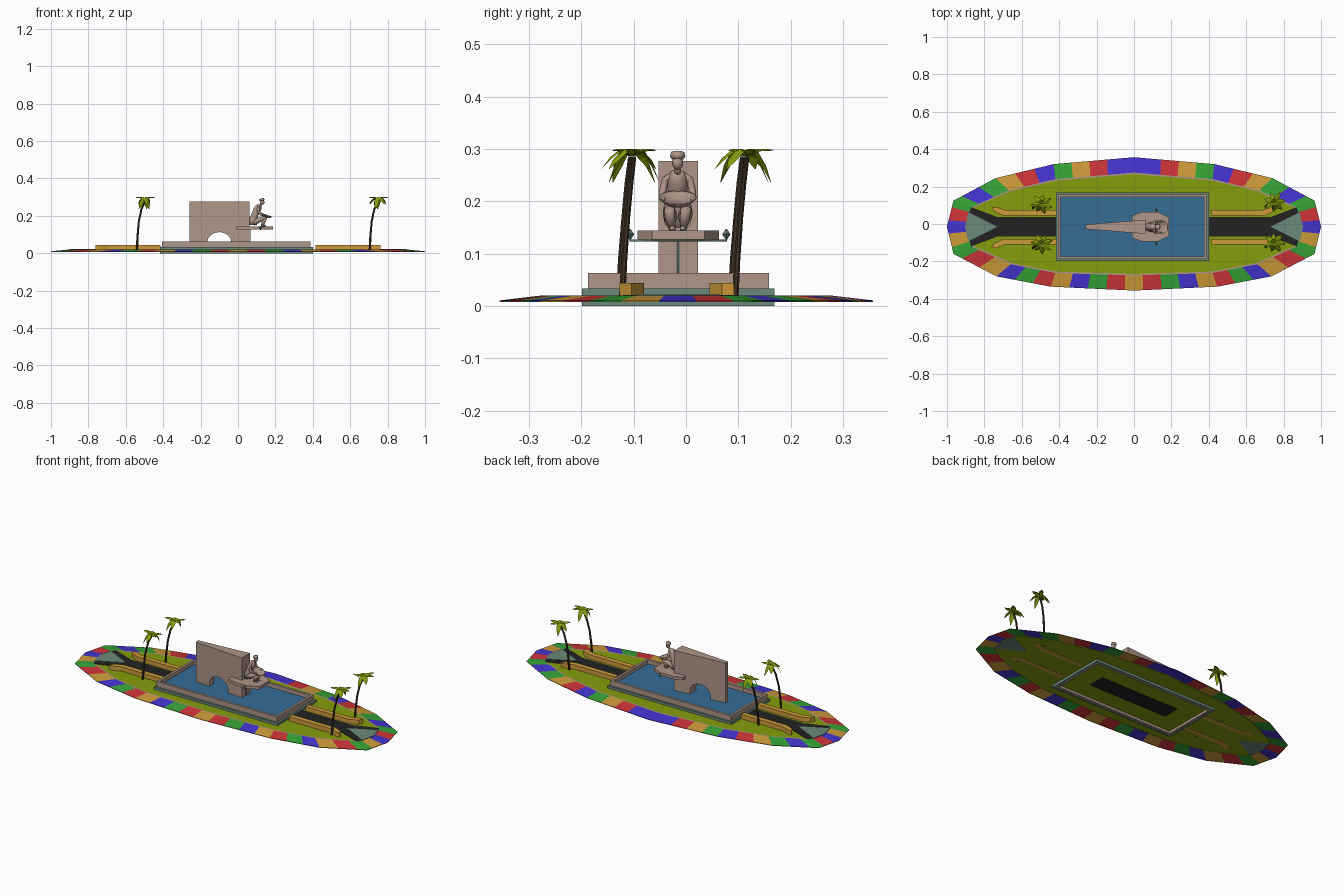
import bpy, math
from mathutils import Vector, Matrix

if "Cube" in bpy.data.objects:
    bpy.data.objects.remove(bpy.data.objects["Cube"])

def srgb(r, g, b):
    f = lambda c: c / 255 / 12.92 if c < 11 else ((c / 255 + 0.055) / 1.055) ** 2.4
    return (f(r), f(g), f(b), 1)

MAT = {}
for n, c in {"orange": (206, 155, 58), "red": (206, 52, 56), "green": (54, 164, 54), "blue": (68, 52, 208),
             "grass": (134, 157, 12), "stone": (175, 150, 136), "slate_green": (108, 136, 122),
             "water": (54, 108, 150), "asphalt": (34, 34, 34), "bark": (66, 52, 36)}.items():
    MAT[n] = bpy.data.materials.new(n)
    MAT[n].diffuse_color = srgb(*c)

YC = -0.015  # the layout is centred slightly towards the front

def mk(name, verts, faces, mats, idx=None, smooth=False):
    me = bpy.data.meshes.new(name)
    me.from_pydata([tuple(v) for v in verts], [], faces)
    for m in ([mats] if isinstance(mats, str) else mats):
        me.materials.append(MAT[m])
    for i, p in enumerate(me.polygons):
        p.use_smooth = smooth
        if idx:
            p.material_index = idx[i]
    ob = bpy.data.objects.new(name, me)
    bpy.context.collection.objects.link(ob)
    return ob

def prism(name, pts, z0, z1, mat):
    area = sum(a[0] * b[1] - b[0] * a[1] for a, b in zip(pts, pts[1:] + pts[:1]))
    if area < 0:
        pts = pts[::-1]
    n = len(pts)
    v = [(x, y, z0) for x, y in pts] + [(x, y, z1) for x, y in pts]
    f = [tuple(range(n))[::-1], tuple(range(n, 2 * n))]
    f += [(i, (i + 1) % n, (i + 1) % n + n, i + n) for i in range(n)]
    return mk(name, v, f, mat)

def rect(x0, x1, y0, y1):
    return [(x0, y0), (x1, y0), (x1, y1), (x0, y1)]

def frame(name, x0, x1, y0, y1, t, z0, z1, mat):
    o, i = rect(x0, x1, y0, y1), rect(x0 + t, x1 - t, y0 + t, y1 - t)
    v = [(*p, z) for z in (z0, z1) for p in o + i]
    f = []
    for a in range(4):
        b = (a + 1) % 4
        f += [(a, b, b + 8, a + 8), (b + 4, a + 4, a + 12, b + 12),
              (a + 8, b + 8, b + 12, a + 12), (b, a, a + 4, b + 4)]
    return mk(name, v, f, mat)

def tube(name, pts, radii, mat, n=8, axis=None, smooth=True):
    pts = [Vector(p) for p in pts]
    v, f, k = [], [], len(pts)
    for i, p in enumerate(pts):
        t = Vector(axis) if axis else pts[min(i + 1, k - 1)] - pts[max(i - 1, 0)]
        t.normalize()
        u = t.cross(Vector((0, 1, 0)) if abs(t.y) < 0.9 else Vector((1, 0, 0))).normalized()
        w = t.cross(u)
        for j in range(n):
            a = 2 * math.pi * j / n
            v.append(p + radii[i] * (math.cos(a) * u + math.sin(a) * w))
    for i in range(k - 1):
        f += [(i * n + j, i * n + (j + 1) % n, (i + 1) * n + (j + 1) % n, (i + 1) * n + j) for j in range(n)]
    f += [tuple(range(n))[::-1], tuple(range((k - 1) * n, k * n))]
    return mk(name, v, f, mat, smooth=smooth)

def blob(name, c, s, tilt=0):
    bpy.ops.mesh.primitive_uv_sphere_add(segments=16, ring_count=10, radius=1)
    ob = bpy.context.object
    ob.name = name
    ob.data.transform(Matrix.Translation(c) @ Matrix.Rotation(tilt, 4, 'Y') @ Matrix.Diagonal((*s, 1)))
    ob.data.materials.append(MAT["stone"])
    for p in ob.data.polygons:
        p.use_smooth = True

# Coloured kerb blocks: half a ring from front centre to back centre, mirrored
outer = [(0, -.356), (.445, -.335), (.735, -.28), (.965, -.16), (1.0, -.015),
         (.965, .125), (.74, .245), (.43, .32), (0, .357)]
inner = [(0, -.275), (.42, -.262), (.66, -.215), (.87, -.12), (.905, -.015),
         (.87, .09), (.67, .18), (.42, .24), (0, .275)]
split = [9, 6, 5, 4, 4, 5, 6, 9]
order = "ORGBORGBORGOBRGBGORBGORBB"
for side in (1, -1):
    v, f, idx = [], [], []
    for e, n in enumerate(split):
        for s in range(n + (e == 7)):
            o = Vector(outer[e]).lerp(Vector(outer[e + 1]), s / n)
            i = Vector(inner[e]).lerp(Vector(inner[e + 1]), s / n)
            v += [(side * o.x, o.y, .0075), (side * o.x, o.y, .0105), (side * i.x, i.y, .020)]
    for k in range(sum(split)):
        for r in (0, 1):
            a = 3 * k + r
            q = (a, a + 3, a + 4, a + 1)
            f.append(q if side > 0 else q[::-1])
            idx.append("ORGB".index(order[(k + 1) // 2]))
    mk("border_blocks", v, f, ["orange", "red", "green", "blue"], idx)

# Stone edging and lawn
full = inner + [(-x, y) for x, y in inner[-2:0:-1]]
m = len(full)
lawn = [(x * .99, YC + (y - YC) * .97) for x, y in full]
mk("edging", [(*p, .020) for p in full] + [(*p, .020) for p in lawn],
   [(i, (i + 1) % m, (i + 1) % m + m, i + m) for i in range(m)], "stone")
prism("lawn", full, .0150, .0180, "grass")

# Roads, end triangles and long planters on both sides
for s in (1, -1):
    P = lambda pts: [(s * x, YC + y) for x, y in pts]
    prism("road", P([(.4, -.052), (.73, -.052), (.87, -.105), (.903, 0), (.87, .105), (.73, .052), (.4, .052)]),
          .0175, .0205, "asphalt")
    prism("end_island", P([(.73, 0), (.885, -.078), (.904, 0), (.885, .078)]), .0140, .0225, "slate_green")
    for d in (1, -1):
        sh = -.005 if d < 0 else 0
        prism("planter", P([(x, y * d + sh) for x, y in [(.415, .06), (.70, .06), (.75, .084), (.762, .107),
                            (.735, .107), (.69, .09), (.415, .09)]]), .0140, .044, "orange")

# Pool: lower step, upper rim, water
frame("pool_step", -.417, .40, -.199, .169, .012, 0, .033, "slate_green")
frame("pool_rim", -.407, .388, -.187, .159, .014, .001, .063, "stone")
prism("water", rect(-.395, .376, -.176, .148), .030, .040, "water")
prism("under_slab", rect(-.27, .25, YC - .05, YC + .05), .011, .016, "asphalt")

# Wedge-shaped wall with an arched opening
prof = [(-.26, .025), (-.165, .025), (-.165, .055)]
prof += [(-.10 - .065 * math.cos(a), .055 + .058 * math.sin(a))
         for a in [math.pi * i / 12 for i in range(1, 12)]]
prof += [(-.035, .055), (-.035, .025), (.062, .025), (.062, .277), (-.26, .277)]
n = len(prof)
half = lambda x: .012 + (x + .26) / .322 * .026
v = [(x, YC - half(x), z) for x, z in prof] + [(x, YC + half(x), z) for x, z in prof]
f = [tuple(range(n)), tuple(range(n, 2 * n))[::-1]]
f += [((i + 1) % n, i, i + n, (i + 1) % n + n) for i in range(n)]
mk("arch_wall", v, f, "stone")

# Tray under the figure, with pipes and spouts
prism("tray", [(x, YC + y) for x, y in [(-.01, -.06), (.04, -.078), (.13, -.078), (.187, -.05),
                                        (.187, .05), (.13, .078), (.04, .078), (-.01, .06)]], .127, .144, "stone")
tube("feed_pipe", [(.066, YC, .03), (.066, YC, .127)], [.002] * 2, "slate_green", 6)
tube("cross_pipe", [(.12, YC - .093, .125), (.12, YC + .093, .125)], [.002] * 2, "slate_green", 6)
for d in (1, -1):
    y = YC + d * .092
    tube("spout", [(.12, y, .126), (.12, y, .137), (.12, y, .147)], [.001, .008, .001], "slate_green", 4, smooth=False)

# Seated figure holding a bowl
S = YC - .001
tube("torso", [(.080, S, .150), (.080, S, .175), (.090, S, .205), (.102, S, .232), (.113, S, .250), (.120, S, .256)],
     [.020, .023, .018, .020, .017, .008], "stone", 14)
tube("neck", [(.118, S, .250), (.126, S, .270)], [.006, .006], "stone", 10)
blob("head", (.130, S, .273), (.012, .0105, .013), .2)
tube("hat", [(.127, S, .280), (.127, S, .286), (.125, S, .293)], [.011, .015, .013], "stone", 14)
for d in (1, -1):
    tube("arm", [(.112, S + d * .012, .249), (.108, S + d * .023, .242), (.110, S + d * .028, .220),
                 (.123, S + d * .030, .207), (.150, S + d * .028, .203)],
         [.006, .0075, .007, .006, .004], "stone", 10)
    tube("thigh", [(.082, S + d * .011, .160), (.112, S + d * .016, .178), (.143, S + d * .016, .190),
                   (.151, S + d * .015, .186)], [.014, .013, .010, .005], "stone", 10)
    tube("shin", [(.147, S + d * .016, .189), (.137, S + d * .014, .168), (.128, S + d * .010, .144)],
         [.010, .010, .006], "stone", 10)
    blob("foot", (.137, S + d * .010, .148), (.014, .006, .005))
tilt = Vector((.35, 0, .94))
o = Vector((.143, S, .192))
tube("bowl", [o + tilt * h for h in (0, .005, .015, .017, .014, .007)],
     [.012, .025, .036, .036, .032, .018], "stone", 18, axis=tilt)

# Palm trees: bent trunk and broad pointed fronds
def palm(x, y, turn):
    path = [(x, y, .014), (x + .003, y + .004, .09), (x + .010, y + .010, .17), (x + .024, y + .016, .235),
            (x + .046, y + .022, .284)]
    tube("palm_trunk", path, [.0065, .006, .0055, .0055, .005], "bark", 7, smooth=False)
    c = Vector(path[-1])
    v, f = [], []
    for i in range(7):
        a = turn + 2 * math.pi * i / 7
        r, w = Vector((math.cos(a), math.sin(a), 0)), Vector((-math.sin(a), math.cos(a), 0))
        L, drop = ((.060, -.014), (.050, .048), (.056, .022))[i % 3]
        b = len(v)
        for t, z, wd in ((0, .004, .005), (.35, .016, .013), (.7, .010 - drop * .45, .012), (1, -drop, .001)):
            p = c + r * (L * t) + Vector((0, 0, z))
            v += [p - w * wd - Vector((0, 0, wd * .35)), p, p + w * wd - Vector((0, 0, wd * .35))]
        for k in range(3):
            q = b + 3 * k
            f += [(q, q + 3, q + 4, q + 1), (q + 1, q + 4, q + 5, q + 2)]
    mk("palm_fronds", v, f, "grass")

for i, (x, y) in enumerate([(-.54, -.128), (-.54, .086), (.705, -.122), (.705, .094)]):
    palm(x, y, .3 + i * .25)

for m in bpy.data.materials:
    if m.users and not m.is_grease_pencil:
        m.use_nodes = True
        m.node_tree.nodes["Principled BSDF"].inputs["Base Color"].default_value = m.diffuse_color
